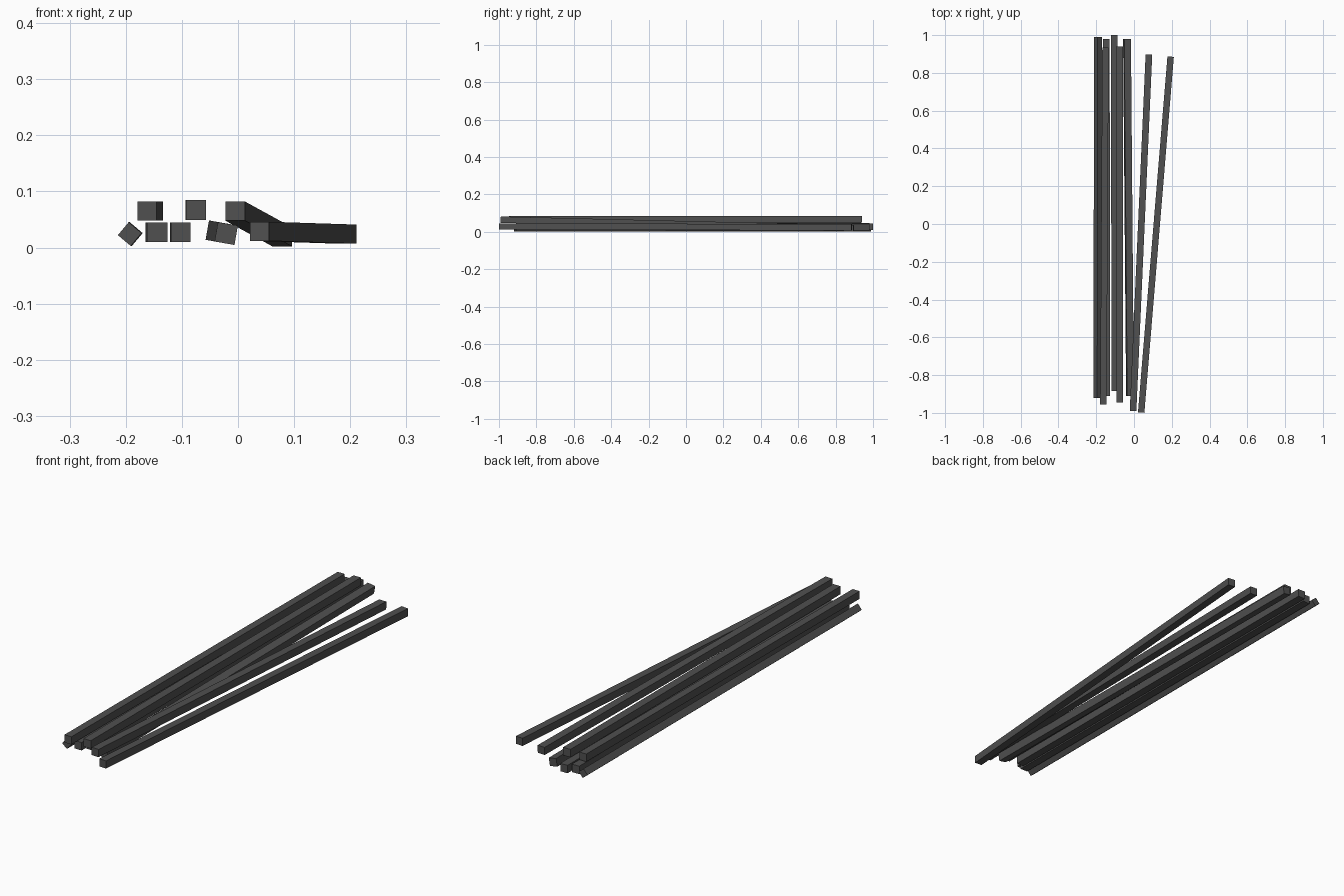
import bpy
import math
from mathutils import Vector, Matrix

if "Cube" in bpy.data.objects:
    bpy.data.objects.remove(bpy.data.objects["Cube"])

steel = bpy.data.materials.new("dark_grey")
steel.diffuse_color = (0.08, 0.08, 0.08, 1)
steel.use_nodes = True
steel.node_tree.nodes["Principled BSDF"].inputs["Base Color"].default_value = steel.diffuse_color


def bar(name, front, back, width, height, roll=0):
    """Square bar running between the centres of its two end faces."""
    a, b = Vector(front), Vector(back)
    d = (b - a).normalized()
    side = d.cross(Vector((0, 0, 1))).normalized()
    up = side.cross(d)
    turn = Matrix.Rotation(math.radians(roll), 3, d)
    side, up = turn @ side * width / 2, turn @ up * height / 2
    ring = [(-1, -1), (1, -1), (1, 1), (-1, 1)]
    verts = [p + side * i + up * j for p in (a, b) for i, j in ring]
    faces = [(0, 1, 2, 3), (7, 6, 5, 4)]
    faces += [(i, i + 4, (i + 1) % 4 + 4, (i + 1) % 4) for i in range(4)]
    mesh = bpy.data.meshes.new(name)
    mesh.from_pydata(verts, [], faces)
    mesh.materials.append(steel)
    ob = bpy.data.objects.new(name, mesh)
    bpy.context.collection.objects.link(ob)


# bottom layer
bar("bar_left_rolled", (-0.193, -0.92, 0.024), (-0.191, 0.99, 0.024), 0.030, 0.030, 40)
bar("bar_lower_left", (-0.144, -0.91, 0.027), (-0.147, 0.98, 0.027), 0.036, 0.035)
bar("bar_lower_middle", (-0.102, -0.885, 0.027), (-0.104, 1.0, 0.027), 0.035, 0.035)
bar("bar_lower_tilted", (-0.021, -0.91, 0.025), (-0.037, 0.98, 0.028), 0.036, 0.035, 10)
# top layer
bar("bar_upper_left", (-0.162, -0.955, 0.065), (-0.151, 0.935, 0.065), 0.034, 0.034)
bar("bar_upper_middle", (-0.075, -0.945, 0.067), (-0.076, 0.94, 0.067), 0.036, 0.035)
# splayed bars on the right
bar("bar_sloping", (-0.005, -0.99, 0.065), (0.079, 0.897, 0.019), 0.035, 0.034)
bar("bar_splayed", (0.038, -0.998, 0.029), (0.194, 0.886, 0.024), 0.034, 0.034)
